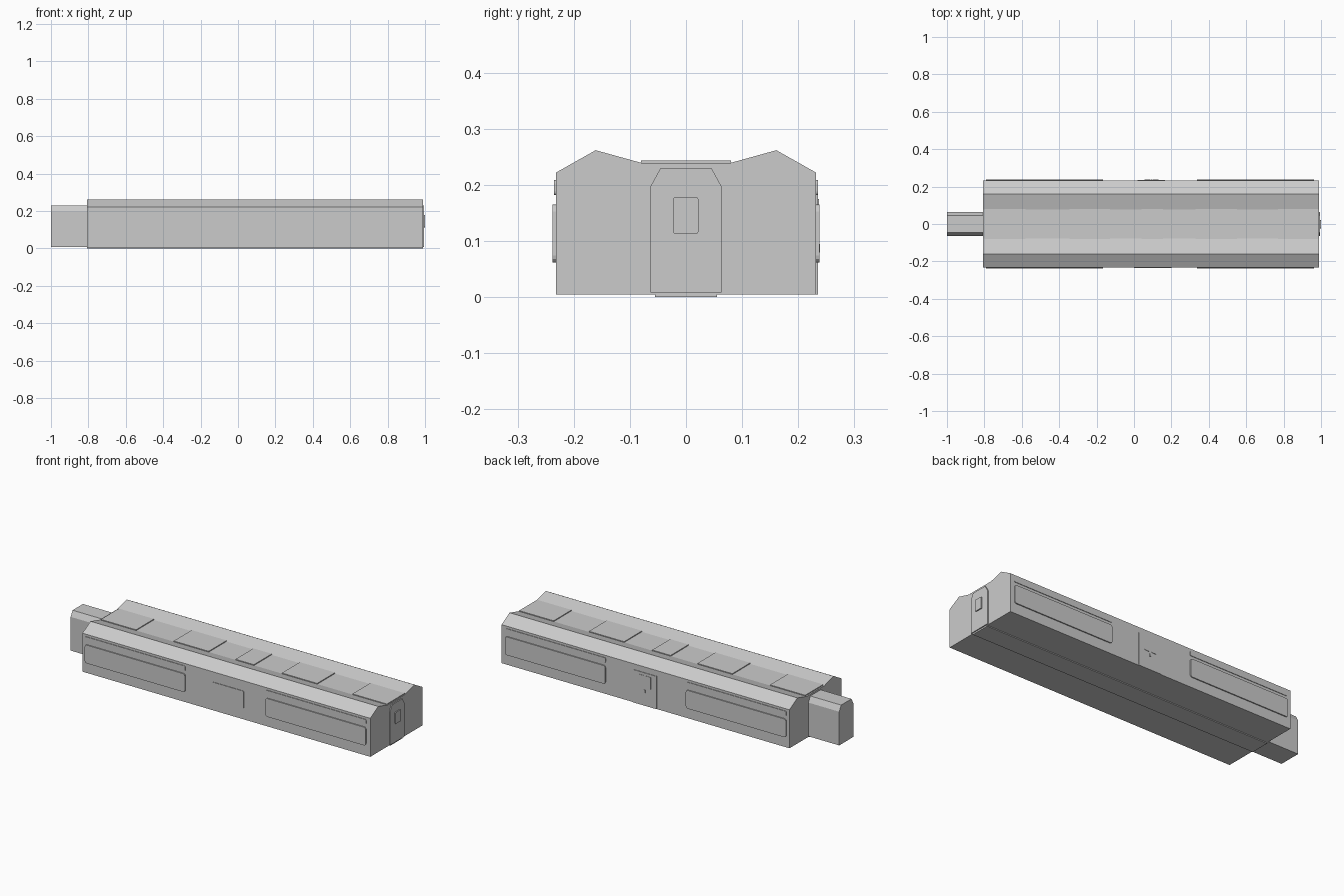
import bpy, bmesh, math

if "Cube" in bpy.data.objects:
    bpy.data.objects.remove(bpy.data.objects["Cube"])


def extrude_profile(name, pts, to3d, d0, d1):
    """Prism: 2D profile placed by to3d(u, v, depth), from depth d0 to d1."""
    bm = bmesh.new()
    a = [bm.verts.new(to3d(u, v, d0)) for u, v in pts]
    b = [bm.verts.new(to3d(u, v, d1)) for u, v in pts]
    n = len(pts)
    bm.faces.new(a)
    bm.faces.new(b[::-1])
    for i in range(n):
        j = (i + 1) % n
        bm.faces.new((a[i], b[i], b[j], a[j]))
    bmesh.ops.recalc_face_normals(bm, faces=bm.faces)
    me = bpy.data.meshes.new(name)
    bm.to_mesh(me)
    bm.free()
    ob = bpy.data.objects.new(name, me)
    bpy.context.collection.objects.link(ob)
    return ob


def rounded(u0, u1, v0, v1, r, seg=3):
    """Rectangle outline with rounded corners."""
    if r <= 0:
        return [(u0, v0), (u1, v0), (u1, v1), (u0, v1)]
    pts = []
    corners = [(u1 - r, v1 - r), (u0 + r, v1 - r), (u0 + r, v0 + r), (u1 - r, v0 + r)]
    for k, (cu, cv) in enumerate(corners):
        for i in range(seg + 1):
            t = math.pi / 2 * (k + i / seg)
            pts.append((cu + r * math.cos(t), cv + r * math.sin(t)))
    return pts


def along_x(u, v, d):
    return (d, u, v)


def along_y(u, v, d):
    return (u, d, v)


def along_z(u, v, d):
    return (u, v, d)


def mirrored(half):
    return half + [(-y, z) for y, z in reversed(half)]


def side_panel(name, side, x0, x1, z0, z1, depth, r):
    extrude_profile(name, rounded(x0, x1, z0, z1, r), along_y, side * 0.228, side * depth)


# Main body with twin roof ridges and a flat valley
body = mirrored([(0.232, 0.005), (0.232, 0.222), (0.161, 0.262), (0.078, 0.239)])
extrude_profile("carriage_body", body, along_x, -0.808, 0.988)

# Gangway at the left end, matching door panel at the right end
gangway = mirrored([(0.063, 0.008), (0.063, 0.198), (0.046, 0.229)])
extrude_profile("gangway", gangway, along_x, -1.0, -0.80)
extrude_profile("end_door", gangway, along_x, 0.98, 0.994)
extrude_profile("end_door_window", rounded(-0.023, 0.022, 0.113, 0.178, 0.004), along_x, 0.985, 1.0)

# Underside strip
extrude_profile("underside_strip", rounded(-0.808, 0.988, -0.055, 0.055, 0), along_z, 0.0, 0.01)

# Roof panels lying in the valley
for i, (x0, x1) in enumerate([(-0.80, -0.58), (-0.345, -0.127), (0.04, 0.155), (0.33, 0.55), (0.77, 0.985)]):
    extrude_profile(f"roof_panel_{i + 1}", rounded(x0, x1, -0.08, 0.08, 0), along_z, 0.235, 0.244)

# Long side windows with narrow strips above, both sides
for side, label in ((-1, "front"), (1, "back")):
    for x0, x1, pos in ((-0.79, -0.165, "left"), (0.338, 0.963, "right")):
        side_panel(f"{label}_{pos}_window", side, x0, x1, 0.062, 0.165, 0.238, 0.012)
        side_panel(f"{label}_{pos}_strip", side, x0, x1, 0.182, 0.209, 0.235, 0.006)

# Small middle window on the front
side_panel("front_middle_window", -1, 0.0, 0.2, 0.068, 0.165, 0.235, 0.006)

# Back door with narrow window and handle
side_panel("back_door", 1, 0.02, 0.165, 0.005, 0.19, 0.235, 0)
side_panel("back_door_window", 1, 0.055, 0.085, 0.105, 0.175, 0.237, 0.003)
side_panel("back_door_window_2", 1, 0.1, 0.13, 0.105, 0.175, 0.237, 0.003)
side_panel("back_door_handle", 1, 0.088, 0.097, 0.08, 0.095, 0.239, 0)
